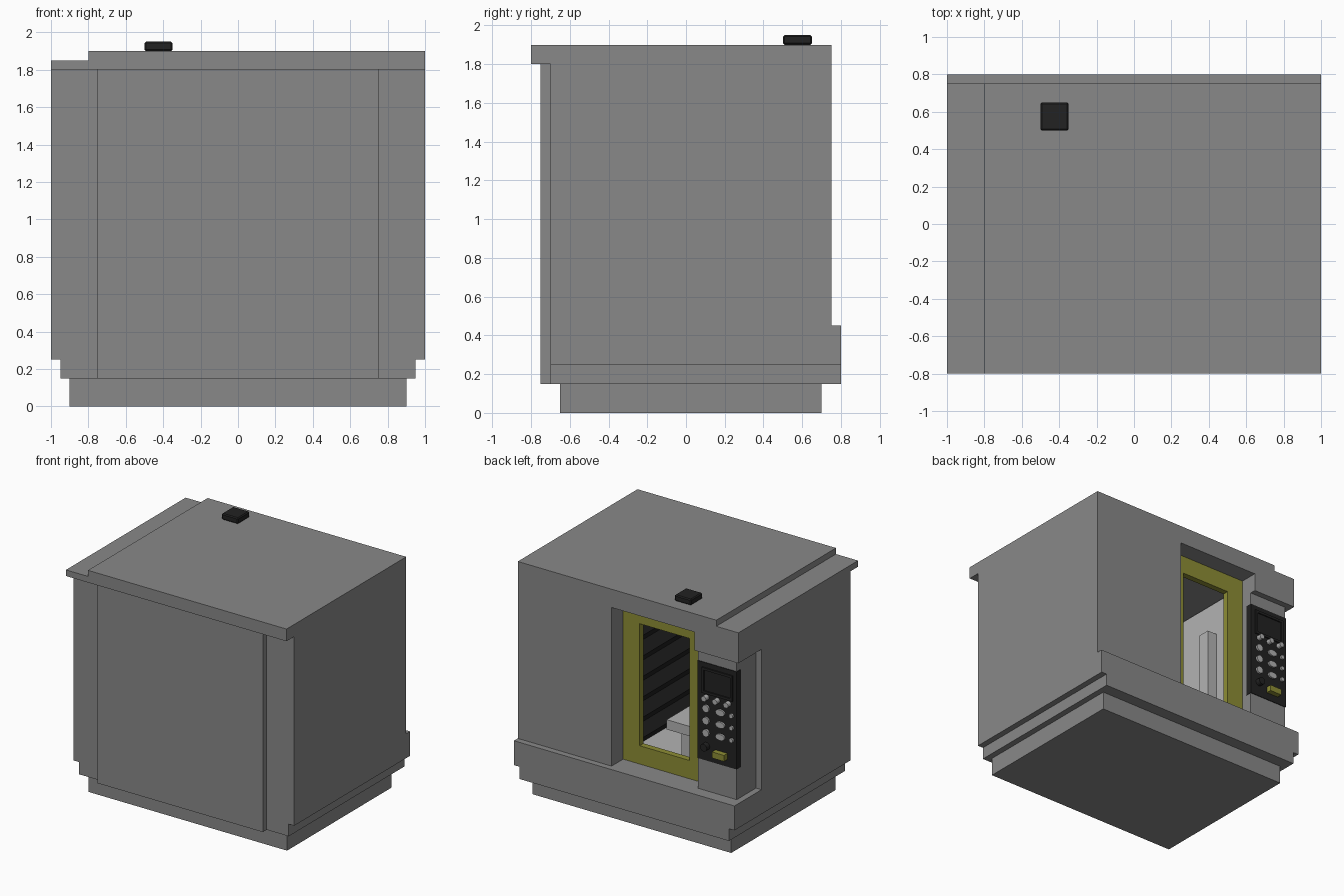
import bpy, bmesh, math
from mathutils import Vector

old = bpy.data.objects.get("Cube")
if old:
    bpy.data.objects.remove(old, do_unlink=True)


def material(name, r, g, b):
    m = bpy.data.materials.new(name)
    m.use_nodes = True
    m.diffuse_color = (r, g, b, 1)
    m.node_tree.nodes["Principled BSDF"].inputs["Base Color"].default_value = (r, g, b, 1)
    return m


GREY = material("machine_grey", 0.25, 0.25, 0.25)
LIGHT = material("interior_light_grey", 0.45, 0.45, 0.45)
BLACK = material("black", 0.016, 0.016, 0.016)
YELLOW = material("door_yellow", 0.27, 0.27, 0.035)


def finish(name, bm, mat):
    bmesh.ops.recalc_face_normals(bm, faces=bm.faces)
    me = bpy.data.meshes.new(name)
    bm.to_mesh(me)
    bm.free()
    me.materials.append(mat)
    ob = bpy.data.objects.new(name, me)
    bpy.context.collection.objects.link(ob)
    return ob


def box(name, x, y, z, mat=GREY, bevel=0):
    """Box from the (low, high) range on each axis."""
    bm = bmesh.new()
    bmesh.ops.create_cube(bm, size=1)
    for v in bm.verts:
        v.co = [r[0] if c < 0 else r[1] for c, r in zip(v.co, (x, y, z))]
    if bevel:
        bmesh.ops.bevel(bm, geom=bm.edges[:], offset=bevel, segments=1, affect='EDGES')
    return finish(name, bm, mat)


def prism(name, points, axis, low, high, mat=GREY):
    """Extrude a closed profile along the x or y axis; points hold the other two axes."""
    bm = bmesh.new()
    place = (lambda p: (low, p[0], p[1])) if axis == "x" else (lambda p: (p[0], low, p[1]))
    face = bm.faces.new([bm.verts.new(place(p)) for p in points])
    new = bmesh.ops.extrude_face_region(bm, geom=[face])["geom"]
    step = Vector((high - low, 0, 0) if axis == "x" else (0, high - low, 0))
    bmesh.ops.translate(bm, vec=step, verts=[v for v in new if isinstance(v, bmesh.types.BMVert)])
    return finish(name, bm, mat)


def cylinder(name, centre, radius, depth, mat, axis="y", stretch=1):
    bm = bmesh.new()
    bmesh.ops.create_cone(bm, cap_ends=True, segments=16, radius1=radius, radius2=radius, depth=depth)
    for v in bm.verts:
        v.co.x *= stretch
        if axis == "y":
            v.co.yz = v.co.z, v.co.y
        v.co += Vector(centre)
    return finish(name, bm, mat)


def cut(target, x, y, z):
    cutter = box(target.name + "_cutter", x, y, z, target.data.materials[0])
    cutter.hide_render = True
    mod = target.modifiers.new("cut", 'BOOLEAN')
    mod.operation, mod.solver, mod.object = 'DIFFERENCE', 'EXACT', cutter
    bpy.context.view_layer.objects.active = target
    bpy.ops.object.modifier_apply(modifier=mod.name)
    bpy.data.objects.remove(cutter, do_unlink=True)


# Housing: stepped roof, work chamber, door recess and control corner
housing = box("housing", (-1, 1), (-0.7, 0.75), (0.25, 1.9))
cut(housing, (-1.1, -0.8), (-0.9, 0.9), (1.85, 2))
cut(housing, (-0.6, 0.35), (-0.6, 0.56), (0.35, 1.7))
cut(housing, (-0.6, 0.15), (0.55, 0.9), (0.45, 1.75))
cut(housing, (-1.1, -0.95), (0.45, 0.9), (0.45, 1.6))
cut(housing, (-1.1, -0.59), (0.7, 0.9), (0.45, 1.6))

# Front lip, front plate, rear ledge and plinth
prism("front_lip", [(-1, 1.8), (1, 1.8), (1, 1.9), (-0.8, 1.9), (-0.8, 1.85), (-1, 1.85)], "y", -0.8, -0.7)
box("front_plate", (-0.75, 0.75), (-0.75, -0.7), (0.15, 1.8))
box("rear_ledge", (-1, 1), (0.75, 0.8), (0.25, 0.45))
box("lower_step", (-0.95, 0.95), (-0.7, 0.8), (0.15, 0.25))
box("plinth", (-0.9, 0.9), (-0.65, 0.7), (0, 0.15))
box("roof_beacon", (-0.5, -0.35), (0.5, 0.65), (1.9, 1.95), BLACK, 0.008)

# Door frame with window
door = box("door_frame", (-0.6, 0.15), (0.55, 0.6), (0.45, 1.75), YELLOW)
cut(door, (-0.45, 0), (0.5, 0.7), (0.6, 1.6))

# Chamber: folded cover on one wall, lining, table and spindle
folds = 8
pitch = 1.34 / folds
profile = [(0.345, 0.355), (0.345, 1.695)]
for i in range(folds, 0, -1):
    top = 0.355 + i * pitch
    profile += [(0.32, top), (0.26, top - pitch / 2)]
profile.append((0.32, 0.355))
prism("folded_cover", profile, "y", -0.59, 0.54, BLACK)
box("chamber_floor", (-0.595, 0.34), (-0.595, 0.54), (0.352, 0.36), LIGHT)
box("chamber_side", (-0.598, -0.59), (-0.595, 0.54), (0.36, 1.69), LIGHT)
box("rear_column", (-0.59, -0.5), (0.2, 0.3), (0.36, 1.4), LIGHT)
box("table_base", (-0.5, -0.1), (-0.3, 0.2), (0.36, 0.6), LIGHT)
box("work_table", (-0.55, 0), (-0.35, 0.25), (0.6, 0.68), LIGHT)
box("spindle_head", (-0.4, -0.15), (-0.59, -0.1), (1.2, 1.69), LIGHT)
cylinder("spindle", (-0.27, -0.25, 1.13), 0.06, 0.16, BLACK, "z")

# Control panel with raised screen border
box("control_panel", (-0.953, -0.597), (0.65, 0.705), (0.7, 1.5), BLACK)
for side, x in (("left", (-0.66, -0.64)), ("right", (-0.92, -0.9))):
    box("screen_border_" + side, x, (0.7, 0.715), (1.25, 1.46), BLACK)
for side, z in (("top", (1.44, 1.46)), ("bottom", (1.25, 1.27))):
    box("screen_border_" + side, (-0.9, -0.66), (0.7, 0.715), z, BLACK)

# Buttons and knobs
for i in range(3):
    cylinder(f"dial_{i + 1}", (-0.68 - 0.1 * i, 0.72, 1.22), 0.022, 0.05, LIGHT)
    z = 1.13 - 0.1 * i
    cylinder(f"round_button_{i + 1}", (-0.68, 0.71, z), 0.03, 0.02, LIGHT)
    cylinder(f"wide_button_{i + 1}", (-0.81, 0.71, z), 0.026, 0.02, LIGHT, stretch=1.6)
    cylinder(f"small_button_{i + 1}", (-0.91, 0.71, z), 0.018, 0.02, LIGHT)
cylinder("black_knob", (-0.68, 0.72, 0.82), 0.03, 0.05, BLACK)
box("yellow_switch", (-0.87, -0.76), (0.7, 0.75), (0.76, 0.81), YELLOW)
